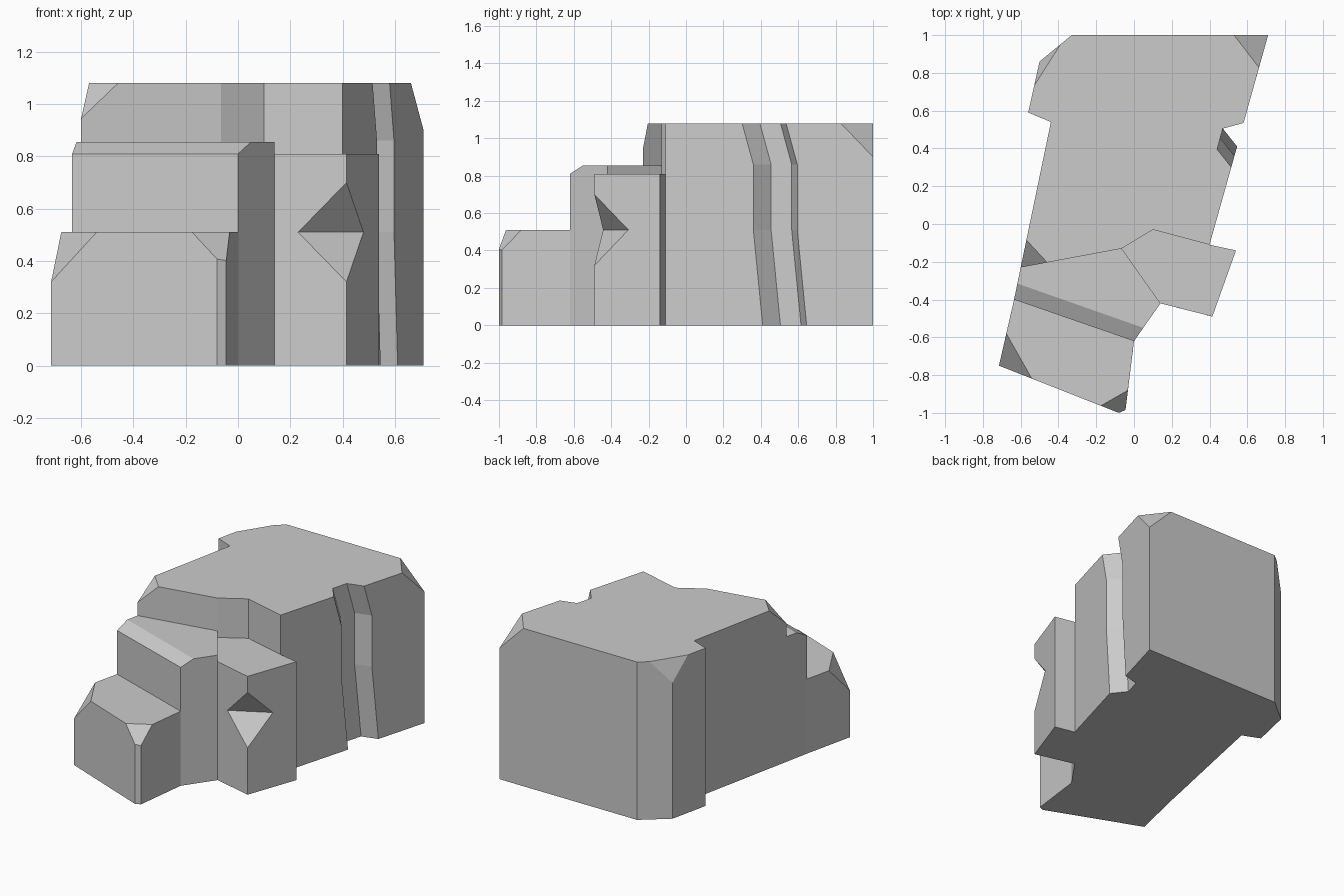
import bpy
import bmesh
from mathutils import Vector
from mathutils.geometry import normal

cube = bpy.data.objects.get("Cube")
if cube:
    bpy.data.objects.remove(cube, do_unlink=True)

stone = bpy.data.materials.new("grey_stone")
stone.use_nodes = True
grey = (0.6, 0.6, 0.6, 1.0)
stone.diffuse_color = grey
stone.node_tree.nodes["Principled BSDF"].inputs["Base Color"].default_value = grey


def loft(name, sections, cuts=()):
    """Join (height, outline) sections into a solid, then slice off corners."""
    bm = bmesh.new()
    rings = [[bm.verts.new((x, y, z)) for x, y in outline] for z, outline in sections]
    n = len(rings[0])
    for low, high in zip(rings, rings[1:]):
        for i in range(n):
            j = (i + 1) % n
            bm.faces.new((low[i], low[j], high[j], high[i]))
    bm.faces.new(rings[0][::-1])
    bm.faces.new(rings[-1])
    bmesh.ops.remove_doubles(bm, verts=bm.verts[:], dist=0.0005)

    # Each cut is a plane through three points, removing what lies above it
    for cut in cuts:
        points = [Vector(p) for p in cut]
        up = normal(*points)
        if up.z < 0:
            up.negate()
        bmesh.ops.bisect_plane(bm, geom=bm.verts[:] + bm.edges[:] + bm.faces[:],
                               plane_co=points[0], plane_no=up, clear_outer=True)
        rim = [e for e in bm.edges if e.is_boundary]
        bmesh.ops.holes_fill(bm, edges=rim, sides=0)

    bmesh.ops.dissolve_limit(bm, angle_limit=0.01, verts=bm.verts[:], edges=bm.edges[:])
    bmesh.ops.recalc_face_normals(bm, faces=bm.faces[:])
    mesh = bpy.data.meshes.new(name)
    bm.to_mesh(mesh)
    bm.free()
    mesh.materials.append(stone)
    obj = bpy.data.objects.new(name, mesh)
    bpy.context.collection.objects.link(obj)
    return obj


# Tall rock mass, with a crack that slides along the side wall with height
def tall_outline(slide):
    crack = [(0.515, 0.30), (0.44, 0.395), (0.47, 0.505), (0.58, 0.535)]
    return ([(-0.6, -0.23), (-0.065, -0.13), (0.10, -0.03), (0.40, -0.11)]
            + [(x + slide * 0.28, y + slide) for x, y in crack]
            + [(0.71, 1), (-0.33, 1), (-0.50, 0.86), (-0.56, 0.59), (-0.44, 0.54)])


TOP = 1.08
loft("tall_rock",
     [(z, tall_outline(s)) for z, s in ((0, 0.11), (0.51, 0.06), (0.86, 0.06), (TOP, 0))],
     [((0.53, 1, TOP), (0.66, 0.83, TOP), (0.71, 1, 0.9)),
      ((-0.53, 0.73, TOP), (-0.39, 0.95, TOP), (-0.50, 0.86, 0.93)),
      ((-0.565, -0.09, TOP), (-0.46, -0.203, TOP), (-0.6, -0.23, 0.945))])

# Middle ledge with a bevelled front edge
MID = 0.855
middle = [(-0.635, -0.40), (0, -0.62), (0.14, -0.42), (-0.065, -0.13), (-0.6, -0.23)]
loft("middle_ledge", [(0, middle), (MID, middle)],
     [((-0.61, -0.318, MID), (0.05, -0.55, MID), (0, -0.62, 0.81))])

# Low front ledge with two chipped corners
LOW = 0.51
front = [(-0.635, -0.40), (-0.715, -0.75), (-0.08, -1), (-0.045, -0.985), (0, -0.62)]
loft("front_ledge", [(0, front), (LOW, front)],
     [((-0.676, -0.58, LOW), (-0.54, -0.82, LOW), (-0.715, -0.75, 0.32)),
      ((-0.175, -0.962, LOW), (-0.032, -0.88, LOW), (-0.0625, -0.992, 0.405))])


# Side block whose front corner opens into a diamond notch
def block_outline(left, right):
    return [(0.14, -0.42), left, right, (0.54, -0.14),
            (0.40, -0.11), (0.10, -0.03), (-0.065, -0.13)]


corner = (0.415, -0.49)
whole = block_outline(corner, corner)
notched = block_outline((0.23, -0.443), (0.48, -0.308))
loft("side_block", [(0, whole), (0.32, whole), (LOW, notched), (0.70, whole), (0.81, whole)])
